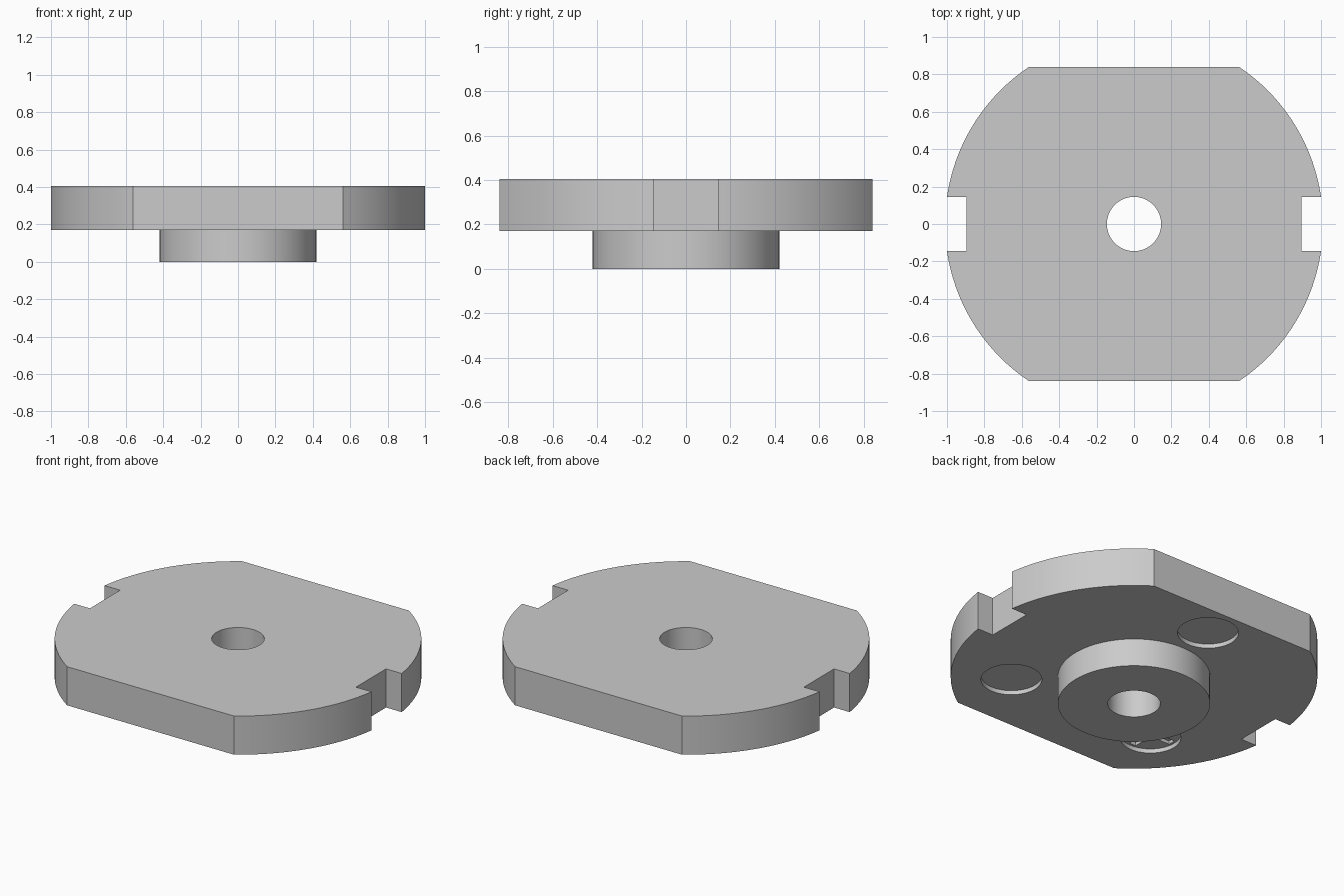
import bpy
import math

default_cube = bpy.data.objects.get("Cube")
if default_cube:
    bpy.data.objects.remove(default_cube, do_unlink=True)

# Main levels and radii
BASE, TOP = 0.17, 0.405
RIM_R, BOSS_R, BORE_R, POCKET_R = 1.0105, 0.42, 0.145, 0.168
POCKET_DEPTH, GROOVE_DEPTH, GROOVE_W = 0.026, 0.02, 0.045

grey = bpy.data.materials.new("mid grey")
grey.use_nodes = True
colour = (0.6, 0.6, 0.6, 1.0)
grey.diffuse_color = colour
grey.node_tree.nodes["Principled BSDF"].inputs["Base Color"].default_value = colour


def cylinder(name, radius, z0, z1, x=0.0, y=0.0, sides=96):
    bpy.ops.mesh.primitive_cylinder_add(
        vertices=sides, radius=radius, depth=z1 - z0, location=(x, y, (z0 + z1) / 2))
    obj = bpy.context.object
    obj.name = name
    obj.data.materials.append(grey)
    return obj


def box(name, size, location):
    bpy.ops.mesh.primitive_cube_add(size=1, location=location)
    obj = bpy.context.object
    obj.name = name
    obj.scale = size
    bpy.ops.object.transform_apply(location=False, rotation=False, scale=True)
    obj.data.materials.append(grey)
    return obj


def combine(target, tool, operation="DIFFERENCE"):
    """Apply a boolean and discard the tool."""
    tool.hide_render = True
    mod = target.modifiers.new(operation.lower(), "BOOLEAN")
    mod.operation = operation
    mod.solver = "EXACT"
    mod.object = tool
    bpy.context.view_layer.objects.active = target
    bpy.ops.object.modifier_apply(modifier=mod.name)
    bpy.data.objects.remove(tool, do_unlink=True)


# Round plate with flats at front and back
plate = cylinder("flanged_plate", RIM_R, BASE, TOP, sides=128)
combine(plate, box("flats", (3, 1.68, 2), (0, 0, 0.3)), "INTERSECT")

# Square notch on each side
for side in (-1, 1):
    combine(plate, box("notch", (0.4, 0.29, 1), (side * 1.095, 0, 0.3)))

# Lower boss and the bore through both
combine(plate, cylinder("boss", BOSS_R, 0, BASE + 0.05), "UNION")
combine(plate, cylinder("bore", BORE_R, -0.2, 0.7, sides=64))

# Three shallow round pockets on the underside
pockets = [(0, 0.635), (0.5, -0.455), (-0.5, -0.455)]
for x, y in pockets:
    combine(plate, cylinder("pocket", POCKET_R, BASE - 0.02, BASE + POCKET_DEPTH, x, y, 64))

# Cross grooves in the floor of the last pocket
x, y = pockets[-1]
arm = 2 * POCKET_R - 0.03
floor = BASE + POCKET_DEPTH
for size in ((arm, GROOVE_W), (GROOVE_W, arm)):
    combine(plate, box("cross_groove", (*size, 2 * GROOVE_DEPTH), (x, y, floor)))

# Smooth round walls, sharp edges
bpy.ops.object.select_all(action="DESELECT")
plate.select_set(True)
bpy.context.view_layer.objects.active = plate
bpy.ops.object.shade_smooth_by_angle(angle=math.radians(30))
